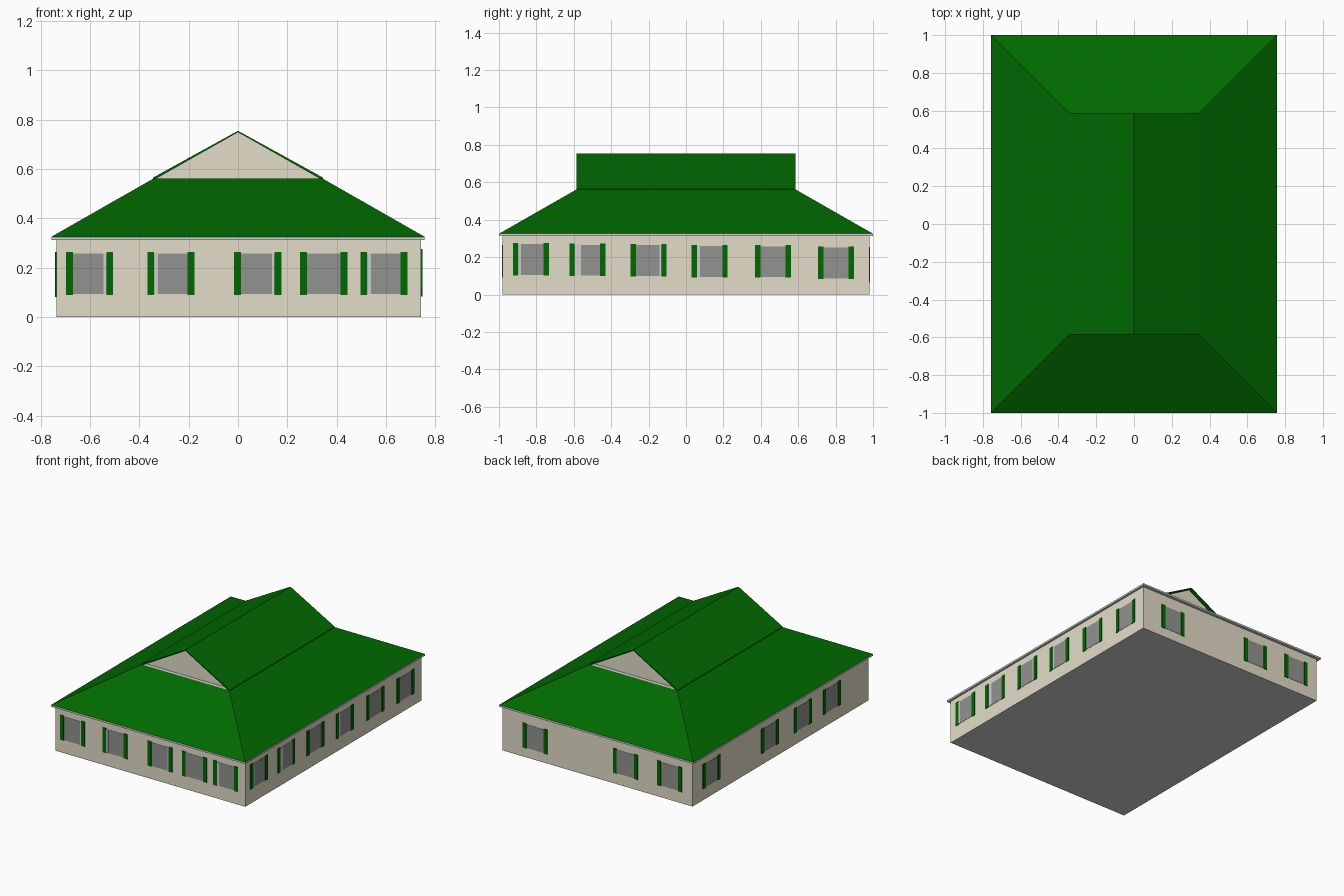
import bpy
from mathutils import Matrix
from math import radians

if "Cube" in bpy.data.objects:
    bpy.data.objects.remove(bpy.data.objects["Cube"])


def mat(name, rgb):
    m = bpy.data.materials.new(name)
    m.diffuse_color = (*rgb, 1)
    m.use_nodes = True
    m.node_tree.nodes["Principled BSDF"].inputs["Base Color"].default_value = m.diffuse_color
    return m


WALL = mat("beige wall", (0.77, 0.72, 0.58))
GREEN = mat("roof green", (0.0, 0.14, 0.0))
GLASS = mat("window grey", (0.29, 0.29, 0.285))
TRIM = mat("light grey trim", (0.62, 0.62, 0.63))


def mesh(name, verts, faces, *mats):
    me = bpy.data.meshes.new(name)
    me.from_pydata(verts, [], faces)
    for m in mats:
        me.materials.append(m)
    ob = bpy.data.objects.new(name, me)
    bpy.context.collection.objects.link(ob)
    return ob


BOX = [(0, 3, 2, 1), (4, 5, 6, 7), (0, 1, 5, 4), (1, 2, 6, 5), (2, 3, 7, 6), (3, 0, 4, 7)]


def ring(x0, x1, y0, y1, z):
    return [(x0, y0, z), (x1, y0, z), (x1, y1, z), (x0, y1, z)]


def box(name, x0, x1, y0, y1, z0, z1, *mats):
    return mesh(name, ring(x0, x1, y0, y1, z0) + ring(x0, x1, y0, y1, z1), BOX, *mats)


XL, XR, HY = 0.737, 0.743, 0.98   # wall distances left, right, front/back
EX, EY = 0.757, 1.0               # eave half sizes
GX, GY = 0.342, 0.585             # gable half width, upper roof half length
EAVE, MID, RIDGE = 0.325, 0.562, 0.755

# walls, with a grey floor underneath
walls = box("walls", -XL, XR, -HY, HY, 0, 0.313, WALL, TRIM)
walls.data.polygons[0].material_index = 1

# eave board
box("eave_trim", -EX, EX, -EY, EY, 0.312, EAVE, TRIM)

# lower hipped roof, with a light ledge on top
lower = mesh("lower_roof", ring(-EX, EX, -EY, EY, EAVE) + ring(-GX, GX, -GY, GY, MID),
             BOX, GREEN, TRIM)
lower.data.polygons[1].material_index = 1

# upper gabled roof: two thin slabs meeting at the ridge, with a small lip
t = 0.006
prof = [(-GX - 0.003, MID - 0.002), (-GX - 0.003, MID + 0.003), (0, RIDGE),
        (GX + 0.003, MID + 0.003), (GX + 0.003, MID - 0.002),
        (GX - 2 * t, MID), (0, RIDGE - t), (-GX + 2 * t, MID)]
n = len(prof)
v = [(x, y, z) for y in (-GY, GY) for x, z in prof]
f = [(i, i + n, (i + 1) % n + n, (i + 1) % n) for i in range(n)]
ends = [(0, 1, 2, 6, 7), (2, 3, 4, 5, 6)]
f += [e[::-1] for e in ends] + [tuple(i + n for i in e) for e in ends]
mesh("upper_roof", v, f, GREEN)

# recessed gable walls
g = GX - 2 * t
tri = [(-g, MID), (g, MID), (0, RIDGE - t)]
for name, s in (("front_gable", -1), ("back_gable", 1)):
    y0, y1 = sorted((s * (GY - 0.025), s * (GY - 0.04)))
    v = [(x, y, z) for y in (y0, y1) for x, z in tri]
    mesh(name, v, [(0, 1, 2), (5, 4, 3), (0, 3, 4, 1), (1, 4, 5, 2), (2, 5, 3, 0)], WALL)


def window(side, i, angle, dist, u, z0, strip=None):
    """Pane, shutters and optional light frame strip, turned to its side."""
    h, w, height = 0.096, 0.028, 0.174
    za, zb = z0 + 0.003, z0 + height - 0.006
    inner = -dist + 0.002
    parts = [
        box(f"{side}_window_{i}", u - h + w, u + h - w, -dist - 0.002, inner, za, zb, GLASS),
        box(f"{side}_left_shutter_{i}", u - h, u - h + w, -dist - 0.005, inner,
            z0, z0 + height, GREEN),
        box(f"{side}_right_shutter_{i}", u + h - w, u + h, -dist - 0.005, inner,
            z0, z0 + height, GREEN)]
    if strip:
        parts.append(box(f"{side}_window_frame_{i}", u + strip[0], u + strip[1],
                         -dist - 0.003, inner, za, zb, TRIM))
    for p in parts:
        p.data.transform(Matrix.Rotation(radians(angle), 4, 'Z'))


# windows per wall: (position along the wall seen from outside, sill height, strip)
LEFT, RIGHT = (-0.067, -0.052), (0.057, 0.067)
SIDES = {
    "front": (0, HY, [(-0.602, 0.09, RIGHT), (-0.272, 0.09, LEFT), (0.08, 0.09, RIGHT),
                      (0.348, 0.09), (0.592, 0.09, LEFT)]),
    "right": (90, XR, [(-0.829, 0.102, LEFT), (-0.527, 0.098, (-0.067, -0.035)),
                       (-0.2, 0.097, RIGHT), (0.126, 0.091, LEFT), (0.465, 0.09),
                       (0.802, 0.083)]),
    "back": (180, HY, [(-0.49, 0.065), (0.215, 0.075), (0.56, 0.08)]),
    "left": (270, XL, [(-0.77, 0.08), (-0.12, 0.08), (0.245, 0.085), (0.57, 0.09)]),
}
for side, (angle, dist, wins) in SIDES.items():
    for i, win in enumerate(wins, 1):
        window(side, i, angle, dist, *win)
